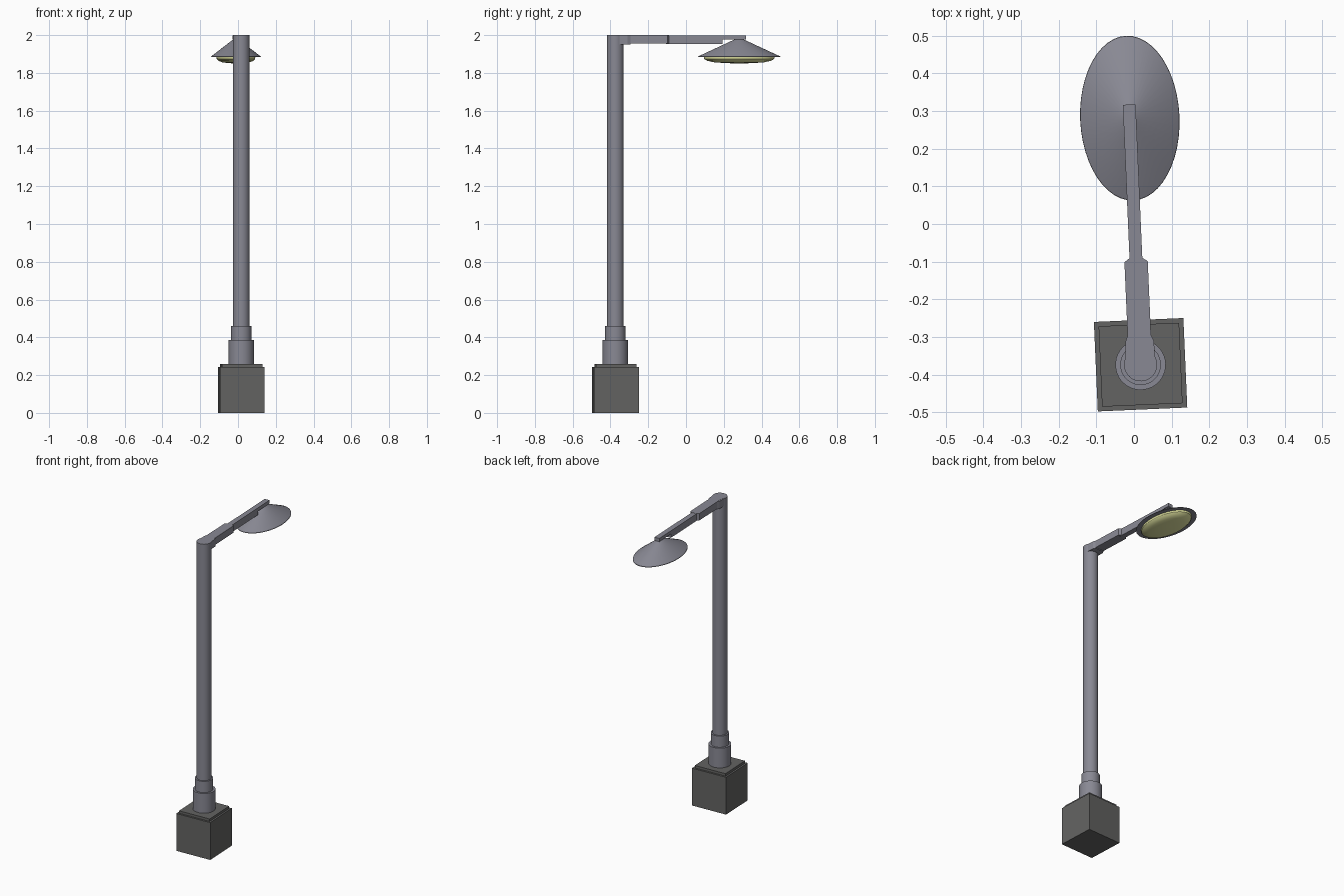
import bpy, bmesh, math
from mathutils import Matrix

if "Cube" in bpy.data.objects:
    bpy.data.objects.remove(bpy.data.objects["Cube"])

# The whole lamp is turned slightly about the pole axis
PLACE = Matrix.Translation((0.0175, -0.374, 0)) @ Matrix.Rotation(math.radians(2.5), 4, 'Z')
LAMP_Y = 0.656


def material(name, rgb):
    m = bpy.data.materials.new(name)
    m.diffuse_color = (*rgb, 1)
    m.use_nodes = True
    m.node_tree.nodes["Principled BSDF"].inputs["Base Color"].default_value = m.diffuse_color
    return m


METAL = material("grey_metal", (0.25, 0.25, 0.295))
CONCRETE = material("dark_concrete", (0.125, 0.125, 0.122))
GLOW = material("pale_yellow_glass", (0.9, 0.92, 0.42))


def finish(name, bm, mat, smooth=False):
    bmesh.ops.recalc_face_normals(bm, faces=bm.faces)
    me = bpy.data.meshes.new(name)
    bm.to_mesh(me)
    bm.free()
    me.materials.append(mat)
    ob = bpy.data.objects.new(name, me)
    bpy.context.collection.objects.link(ob)
    ob.matrix_world = PLACE
    if smooth:
        bpy.ops.object.select_all(action='DESELECT')
        bpy.context.view_layer.objects.active = ob
        ob.select_set(True)
        bpy.ops.object.shade_smooth_by_angle(angle=math.radians(30))
    return ob


def loft(name, rings, mat, smooth=False):
    """Skin a stack of equal-length closed rings and cap both ends."""
    bm = bmesh.new()
    loops = [[bm.verts.new(p) for p in ring] for ring in rings]
    n = len(loops[0])
    for a, b in zip(loops, loops[1:]):
        for i in range(n):
            j = (i + 1) % n
            bm.faces.new((a[i], a[j], b[j], b[i]))
    bm.faces.new(loops[0])
    bm.faces.new(loops[-1])
    return finish(name, bm, mat, smooth)


def ellipse(rx, ry, z, y=0, n=40):
    return [(rx * math.cos(2 * math.pi * i / n),
             y + ry * math.sin(2 * math.pi * i / n), z) for i in range(n)]


def square(s, z):
    h = s / 2
    return [(-h, -h, z), (h, -h, z), (h, h, z), (-h, h, z)]


def arm(name, half_outline, z0, z1):
    """Extrude a plan outline, mirrored in x, given as (half width, y)."""
    pts = half_outline + [(-x, y) for x, y in reversed(half_outline)]
    return loft(name, [[(x, y, z) for x, y in pts] for z in (z0, z1)], METAL)


# Concrete foot with a stepped cap
loft("base_block", [square(0.238, 0), square(0.238, 0.243)], CONCRETE)
loft("base_cap", [square(0.214, 0.243), square(0.214, 0.259)], CONCRETE)

# Pole and its two collars
for name, r, z0, z1 in (("lower_collar", 0.067, 0.259, 0.387),
                        ("upper_collar", 0.054, 0.387, 0.46),
                        ("pole", 0.044, 0.46, 2.0)):
    loft(name, [ellipse(r, r, z0), ellipse(r, r, z1)], METAL, True)

# Arm: socket at the pole, thick sleeve, thin bar and end tip
arm("arm_socket", [(0.040, 0.0), (0.038, 0.062), (0.031, 0.078)], 1.95, 1.9995)
arm("arm_sleeve", [(0.031, 0.03), (0.031, 0.274), (0.017, 0.284)], 1.955, 2.0)
arm("arm_bar", [(0.017, 0.27), (0.017, 0.566)], 1.953, 1.9985)
arm("arm_tip", [(0.017, 0.56), (0.017, 0.692)], 1.977, 1.9985)

# Oval lamp shade with a flat underside
RX, RY = 0.132, 0.219
shade = [(1.0, 1.884), (0.995, 1.887), (0.13, 1.975), (0.06, 1.979)]
loft("lamp_shade", [ellipse(RX * f, RY * f, z, LAMP_Y, 48) for f, z in shade], METAL, True)

# Shallow glass dome beneath
dome = [(1.0, 1.885), (0.985, 1.874), (0.90, 1.864), (0.70, 1.856), (0.40, 1.852), (0.12, 1.85)]
loft("lamp_glass", [ellipse(0.103 * f, 0.188 * f, z, LAMP_Y, 48) for f, z in dome], GLOW, True)
